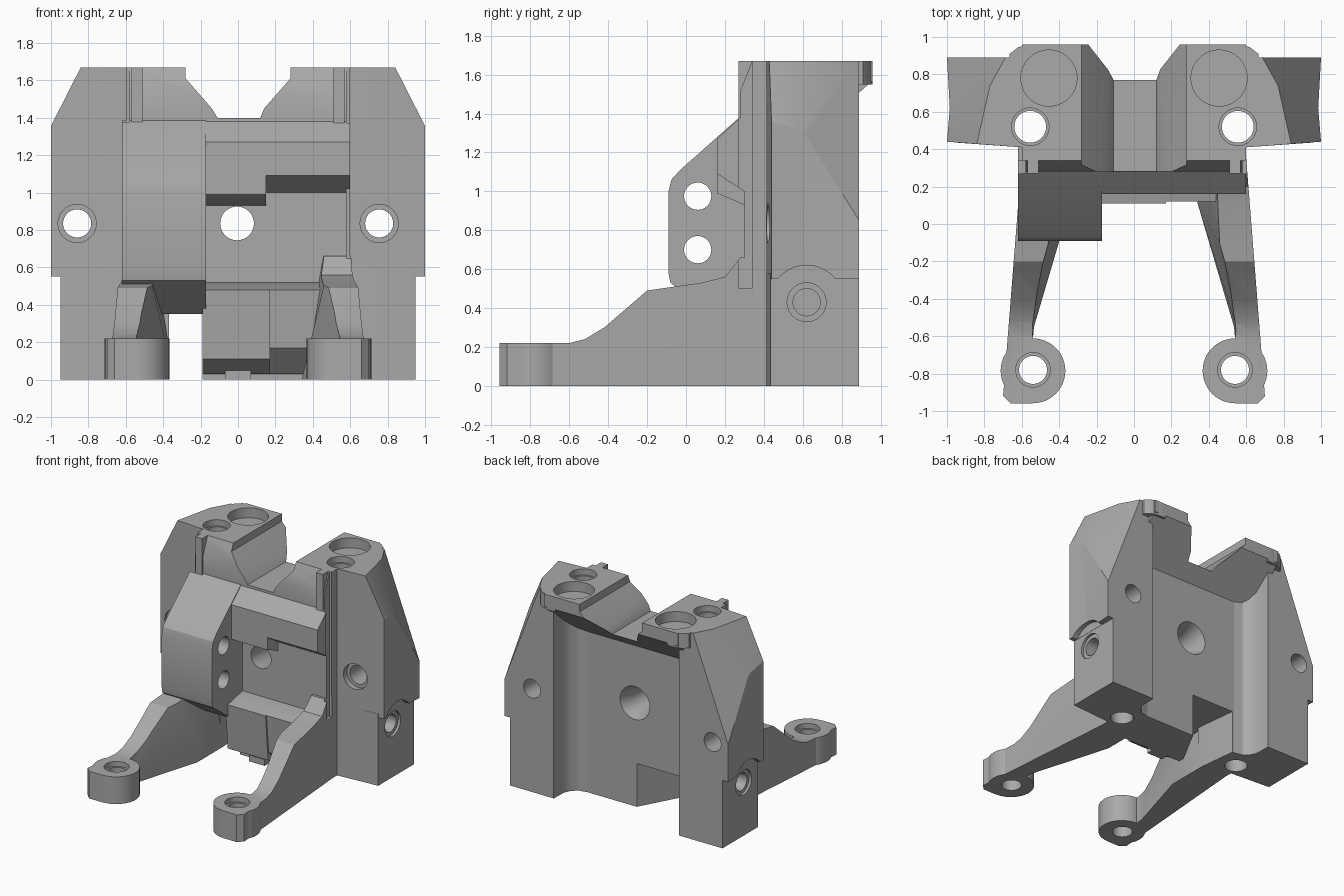
import bpy, bmesh, math
from mathutils import Vector

if "Cube" in bpy.data.objects:
    bpy.data.objects.remove(bpy.data.objects["Cube"])

grey = bpy.data.materials.new("machined_grey")
grey.use_nodes = True
grey.diffuse_color = (0.4, 0.4, 0.4, 1)
grey.node_tree.nodes["Principled BSDF"].inputs["Base Color"].default_value = (0.4, 0.4, 0.4, 1)

parts, cutters = [], []
ORDER = {"x": lambda p, d: (d, p[0], p[1]),
         "y": lambda p, d: (p[0], d, p[1]),
         "z": lambda p, d: (p[0], p[1], d)}


def finish(name, bm, group):
    bmesh.ops.recalc_face_normals(bm, faces=bm.faces)
    mesh = bpy.data.meshes.new(name)
    bm.to_mesh(mesh)
    bm.free()
    obj = bpy.data.objects.new(name, mesh)
    bpy.context.collection.objects.link(obj)
    mesh.materials.append(grey)
    group.append(obj)
    return obj


def loft(axis, low, high, a, b, side=1):
    """Solid between two matching outlines placed at a and b along an axis."""
    bm = bmesh.new()
    rings = []
    for pts, d in ((low, a), (high, b)):
        ring = []
        for p in pts:
            x, y, z = ORDER[axis](p, d)
            ring.append(bm.verts.new((x * side, y, z)))
        rings.append(ring)
        bm.faces.new(ring)
    n = len(low)
    for i in range(n):
        j = (i + 1) % n
        bm.faces.new((rings[0][i], rings[0][j], rings[1][j], rings[1][i]))
    return bm


def prism(name, axis, pts, a, b, group=parts, side=1):
    return finish(name, loft(axis, pts, pts, a, b, side), group)


def box(name, x, y, z, group=parts, side=1):
    pts = [(x[0], y[0]), (x[1], y[0]), (x[1], y[1]), (x[0], y[1])]
    return prism(name, "z", pts, z[0], z[1], group, side)


def disc(c, r, n=48):
    return [(c[0] + r * math.cos(math.tau * i / n),
             c[1] + r * math.sin(math.tau * i / n)) for i in range(n)]


def bore(axis, c, r, a, b, side=1, r2=None):
    bm = loft(axis, disc(c, r), disc(c, r2 or r), a, b, side)
    return finish("bore_cutter", bm, cutters)


def boolean(obj, tool, operation):
    mod = obj.modifiers.new("cut", "BOOLEAN")
    mod.operation, mod.solver, mod.object = operation, "EXACT", tool
    bpy.context.view_layer.objects.active = obj
    bpy.ops.object.modifier_apply(modifier=mod.name)


# Central core with overhanging rear lip
prism("core", "x", [(.3, 0), (.3, 1.38), (.28, 1.38), (.28, 1.52), (.34, 1.67), (.96, 1.67),
                    (.96, 1.57), (.66, 1.3), (.66, 0)], -.6, .6)

# Stepped brow above the front recess
for name, x0, x1, z0, z1 in (("brow_inner", -.17, .15, .99, .93), ("brow_outer", .15, .6, 1.09, 1.0)):
    prism(name, "x", [(.16, z0), (.16, 1.27), (.28, 1.38), (.4, 1.38), (.4, z1), (.3, z1)], x0, x1)

# Rounded bulge on the right half of the front
bulge = [(.43, .35), (.16, .35), (-.08, .53), (-.09, .58), (-.09, 1.0),
         (-.075, 1.06), (-.03, 1.11), (.28, 1.385), (.43, 1.385)]
prism("bulge", "x", bulge, -.62, -.17)

# Lower front lip and small tab
prism("lower_lip", "x", [(.14, .11), (.11, .48), (.16, .49), (.3, .52), (.4, .52),
                         (.4, .03), (.28, .03)], -.19, .17)
prism("lower_lip_side", "x", [(.15, .17), (.12, .48), (.16, .49), (.3, .52), (.4, .52),
                              (.4, .03), (.29, .03)], .17, .46)
box("lip_tab", (-.07, .07), (.24, .35), (0, .05))

inner = [(.42, .6), (.42, .66), (.49, .675), (.53, .71), (.555, .76), (.56, .89)]
leg_top = [(-1.1, .22), (-.6, .22), (-.52, .24), (-.42, .3), (-.2, .49), (.08, .53),
           (.2, .56), (.28, .66), (.5, .66), (.5, 1), (-1.1, 1)]

for side, tag in ((1, "left"), (-1, "right")):
    # Wing: narrower foot below, wide upper block with two sloped corner cuts
    foot = [(.5, .42), (.6, .41), (.95, .435), (.95, .89)] + inner[::-1]
    prism(tag + "_wing_foot", "z", foot, 0, .58, side=side)
    upper = [(.5, .42), (.6, .41), (1.0, .44), (.985, .62), (1.0, .89)] + inner[::-1]
    bm = loft("z", upper, upper, .55, 1.67, side)
    for tri in (((.84, .43, 1.67), (1.0, .43, 1.36), (.77, .74, 1.67)),
                ((.77, .74, 1.67), (1.0, .89, .85), (.67, .92, 1.67))):
        a, b, c = (Vector((p[0] * side, p[1], p[2])) for p in tri)
        normal = (b - a).cross(c - a)
        if normal.x * side < 0:
            normal.negate()
        cut = bmesh.ops.bisect_plane(bm, geom=bm.verts[:] + bm.edges[:] + bm.faces[:],
                                     plane_co=a, plane_no=normal, clear_outer=True)
        rim = [e for e in cut["geom_cut"] if isinstance(e, bmesh.types.BMEdge)]
        bmesh.ops.contextual_create(bm, geom=rim)
    wing = finish(tag + "_wing_upper", bm, parts)
    arch = prism("boss_clearance", "x", disc((.62, .43), .19), .952, 1.1, [], side)
    boolean(wing, arch, "DIFFERENCE")
    bpy.data.objects.remove(arch)

    # Rounded rear lip of the top pad
    prism(tag + "_top_pad", "z", [(.5, .7), (.5, .96), (.56, .96), (.62, .945), (.665, .91), (.67, .7)],
          1.55, 1.67, side=side)
    # Front rib on the tower
    box(tag + "_tower_rib", (.51, .57), (.27, .36), (1.37, 1.67), side=side)

    # Leg with drafted inner wall, trimmed to its swept top
    outer = [(.60, .45), (.60, .35), (.70, -.92), (.66, -.96), (.54, -.96), (.54, -.61)]
    low = outer + [(.535, -.55), (.34, .11), (.34, .45)]
    high = outer + [(.555, -.5), (.50, -.18), (.45, .45)]
    leg = finish(tag + "_leg", loft("z", low, high, 0, .68, side), parts)
    trim = prism("leg_trim", "x", leg_top, 0, 1, [], side)
    boolean(leg, trim, "DIFFERENCE")
    bpy.data.objects.remove(trim)
    prism(tag + "_leg_pad", "z", disc((.54, -.785), .173), 0, .22, side=side)

    # Bores in pads, towers and wing sides
    bore("z", (.54, -.78), .075, -.1, .5, side)
    bore("z", (.54, -.78), .092, .18, .5, side)
    bore("z", (.555, .52), .085, -.1, 1.8, side)
    bore("z", (.555, .52), .1, 1.62, 1.8, side)
    bore("z", (.455, .78), .15, 1.59, 1.8, side)
    bore("x", (.62, .43), .1, .93, 1.1, side)
    bore("x", (.62, .43), .07, .7, 1.1, side)
    # Side groove beside the wing
    box("side_groove", (.58, .7), (.27, .34), (.5, 1.75), cutters, side)

# Wing and centre bores running front to back
for x in (-.86, .755):
    bore("y", (x, .835), .075, 0, 1.2)
    bore("y", (x, .835), .102, 0, .46)
bore("y", (-.005, .835), .09, -.3, 1.2)
bore("y", (-.005, .835), .09, .54, .68, r2=.14)
for z in (.7, .975):
    bore("x", (.06, z), .07, -.8, 0)

# Saddle notch between towers and archway under the bulge
prism("saddle_notch", "y", [(-.28, 1.8), (-.28, 1.61), (-.14, 1.45), (-.11, 1.4), (.12, 1.4),
                            (.14, 1.45), (.28, 1.61), (.28, 1.8)], 0, 1.2, cutters)
prism("archway", "z", [(-.37, -.3), (-.19, -.3), (-.19, .35), (0, .7), (-.41, .7), (-.37, .35)],
      -.1, .35, cutters)


def bounds(o):
    return [(min(v.co[i] for v in o.data.vertices), max(v.co[i] for v in o.data.vertices))
            for i in range(3)]


# Apply every cutter to the parts it reaches, then shade
for part in parts:
    for tool in cutters:
        if all(a[0] < b[1] and b[0] < a[1] for a, b in zip(bounds(part), bounds(tool))):
            boolean(part, tool, "DIFFERENCE")
for tool in cutters:
    bpy.data.objects.remove(tool)
bpy.ops.object.select_all(action="DESELECT")
for part in parts:
    part.select_set(True)
bpy.context.view_layer.objects.active = parts[0]
bpy.ops.object.shade_smooth_by_angle(angle=math.radians(25))
